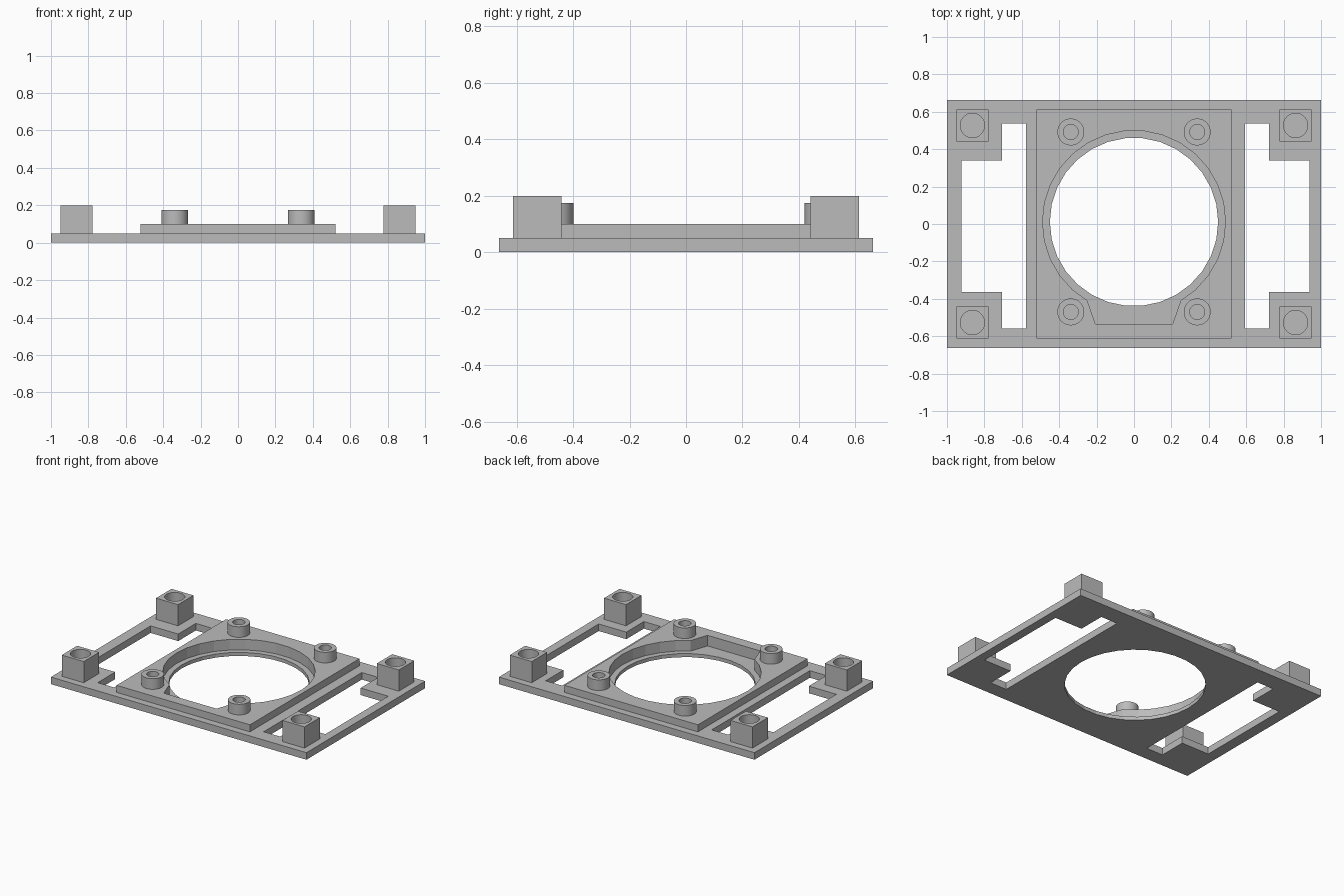
import bpy
import bmesh
from math import cos, sin, tau

default = bpy.data.objects.get("Cube")
if default:
    bpy.data.objects.remove(default, do_unlink=True)

grey = bpy.data.materials.new("plastic_grey")
grey.use_nodes = True
colour = (0.5, 0.5, 0.5, 1)
grey.diffuse_color = colour
grey.node_tree.nodes["Principled BSDF"].inputs["Base Color"].default_value = colour


def prism(name, outline, z0, z1):
    """Extrude a flat outline from z0 up to z1."""
    bm = bmesh.new()
    face = bm.faces.new([bm.verts.new((x, y, z0)) for x, y in outline])
    top = bmesh.ops.extrude_face_region(bm, geom=[face])["geom"]
    for v in top:
        if isinstance(v, bmesh.types.BMVert):
            v.co.z = z1
    bmesh.ops.recalc_face_normals(bm, faces=bm.faces)
    mesh = bpy.data.meshes.new(name)
    bm.to_mesh(mesh)
    bm.free()
    mesh.materials.append(grey)
    obj = bpy.data.objects.new(name, mesh)
    bpy.context.collection.objects.link(obj)
    return obj


def rect(x0, x1, y0, y1):
    return [(x0, y0), (x1, y0), (x1, y1), (x0, y1)]


def circle(x, y, r, n):
    return [(x + r * cos(tau * i / n), y + r * sin(tau * i / n)) for i in range(n)]


def cut(obj, outline, z0, z1):
    """Subtract an extruded outline from the object."""
    cutter = prism("cutter", outline, z0, z1)
    cutter.hide_render = True
    mod = obj.modifiers.new("cut", "BOOLEAN")
    mod.operation = "DIFFERENCE"
    mod.solver = "EXACT"
    mod.object = cutter
    bpy.context.view_layer.objects.active = obj
    bpy.ops.object.modifier_apply(modifier=mod.name)
    bpy.data.objects.remove(cutter, do_unlink=True)


def smooth(obj):
    bpy.ops.object.select_all(action="DESELECT")
    obj.select_set(True)
    bpy.context.view_layer.objects.active = obj
    bpy.ops.object.shade_smooth_by_angle(angle=0.5)


BASE_TOP, PLATE_TOP, LEDGE = 0.05, 0.10, 0.025
CY = 0.011  # the opening sits slightly behind the middle

# Base frame and raised centre plate
base = prism("base_frame", rect(-1, 1, -0.663, 0.663), 0, BASE_TOP)
plate = prism("centre_plate", rect(-0.522, 0.522, -0.612, 0.612), BASE_TOP, PLATE_TOP)

# Stepped round opening with a tapered notch at the front
notch = [(-0.206, -0.535), (0.206, -0.535), (0.26, -0.38), (-0.26, -0.38)]
for part in (base, plate):
    cut(part, circle(0, CY, 0.45, 30), -0.2, 0.3)
    cut(part, circle(0, CY, 0.489, 30), LEDGE, 0.3)
    cut(part, notch, LEDGE, 0.3)

# T-shaped side windows
for side in (-1, 1):
    inner, step, outer = [0.008 + side * d for d in (0.585, 0.714, 0.93)]
    window = [(inner, -0.56), (step, -0.56), (step, -0.364), (outer, -0.364),
              (outer, 0.34), (step, 0.34), (step, 0.537), (inner, 0.537)]
    cut(base, window, -0.2, 0.3)

# Square corner posts and round screw bosses
for sx, xname in ((-1, "right"), (1, "left")):
    for sy, yname in ((-1, "front"), (1, "back")):
        px, py, h = sx * 0.864, sy * 0.527, 0.086
        post = prism(f"post_{yname}_{xname}", rect(px - h, px + h, py - h, py + h), BASE_TOP, 0.2)
        cut(post, circle(px, py, 0.065, 32), 0, 0.3)
        smooth(post)

        bx, by = sx * 0.338, CY + sy * 0.481
        boss = prism(f"boss_{yname}_{xname}", circle(bx, by, 0.072, 32), PLATE_TOP, 0.175)
        cut(boss, circle(bx, by, 0.04, 32), 0, 0.3)
        smooth(boss)
